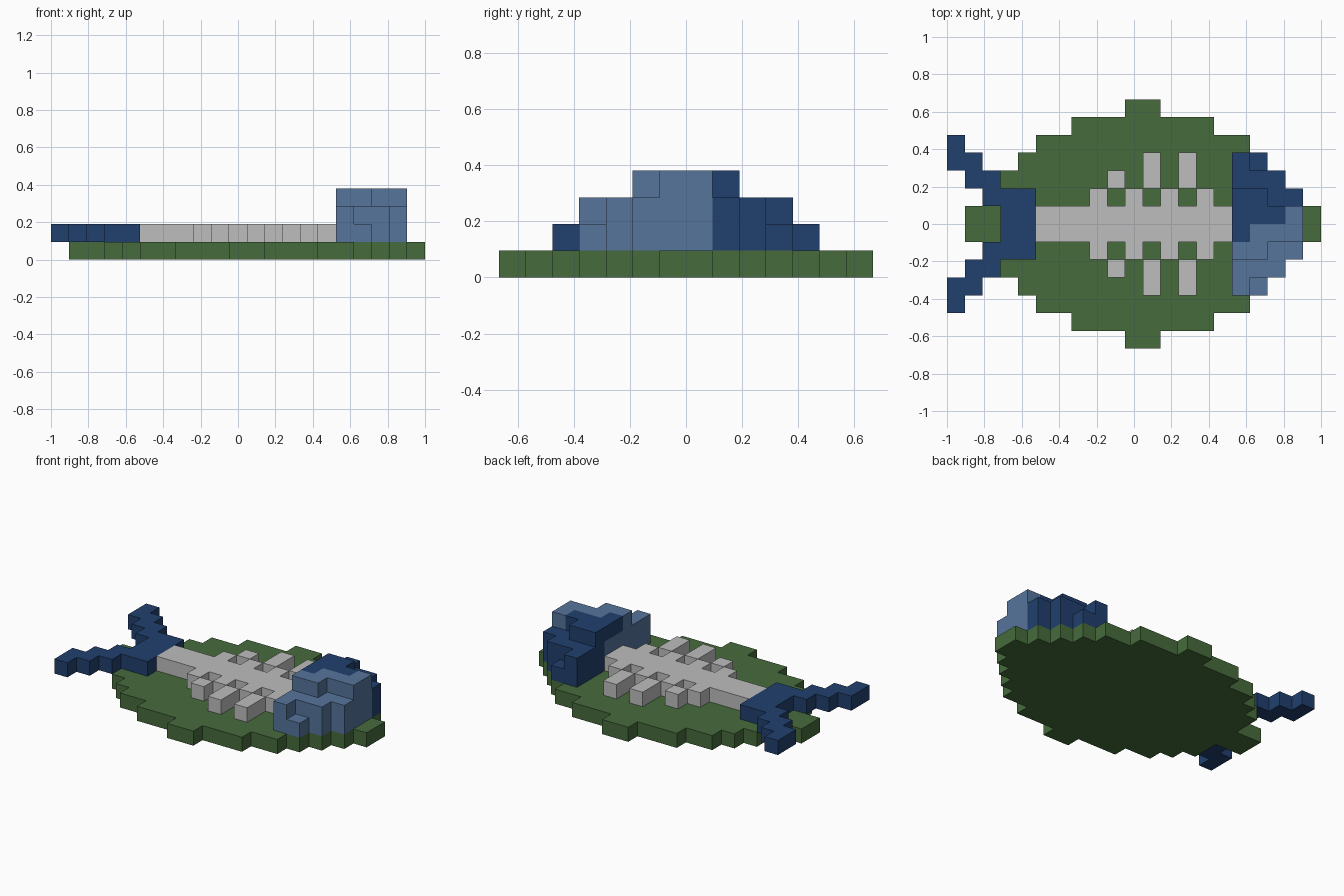
import bpy
import bmesh
from mathutils import Vector

U = 2 / 21                       # edge of one cube
ORIGIN = Vector((-1, 0, 0))

cube = bpy.data.objects.get("Cube")
if cube:
    bpy.data.objects.remove(cube, do_unlink=True)


def material(name, color):
    mat = bpy.data.materials.new(name)
    mat.use_nodes = True
    rgba = (*color, 1)
    mat.diffuse_color = rgba
    mat.node_tree.nodes["Principled BSDF"].inputs["Base Color"].default_value = rgba
    return mat


green = material("leaf green", (0.061, 0.147, 0.045))
grey = material("light grey", (0.515, 0.515, 0.515))
navy = material("dark blue", (0.015, 0.051, 0.156))
sky = material("pale blue", (0.093, 0.178, 0.332))


def mirrored(column, inner, outer, layer):
    """Cells of one column from inner to outer, on both sides of the middle."""
    for j in range(inner, outer):
        yield (column, j, layer)
        yield (column, -1 - j, layer)


def layer_cells(first, widths, layer):
    """A filled layer given the half width of each successive column."""
    return {c for i, w in enumerate(widths)
            for c in mirrored(first + i, 0, w, layer)}


def build(name, cells, mats, rule=lambda cell: 0):
    """Skin a set of cubes with their exposed faces, merged into flat panels."""
    bm = bmesh.new()
    for cell in sorted(cells):
        low = Vector(cell)
        for axis in range(3):
            for side in (0, 1):
                step = Vector((0, 0, 0))
                step[axis] = 1 if side else -1
                if tuple(int(v) for v in low + step) in cells:
                    continue
                a, b = Vector((0, 0, 0)), Vector((0, 0, 0))
                a[(axis + 1) % 3] = 1
                b[(axis + 2) % 3] = 1
                base = low.copy()
                base[axis] += side
                ring = [base, base + a, base + a + b, base + b]
                if not side:
                    ring.reverse()
                face = bm.faces.new([bm.verts.new(ORIGIN + p * U) for p in ring])
                face.material_index = rule(cell)
    bmesh.ops.remove_doubles(bm, verts=bm.verts[:], dist=U / 100)
    bmesh.ops.dissolve_limit(bm, angle_limit=0.01, verts=bm.verts[:],
                             edges=bm.edges[:], delimit={'MATERIAL'})
    mesh = bpy.data.meshes.new(name)
    bm.to_mesh(mesh)
    bm.free()
    for mat in mats:
        mesh.materials.append(mat)
    obj = bpy.data.objects.new(name, mesh)
    bpy.context.collection.objects.link(obj)


# Flat leaf-shaped base
base_widths = [1, 1, 3, 4, 5, 5] + [6] * 3 + [7] * 2 + [6] * 3 + [5, 5, 4, 3, 2, 1]
build("base_plate", layer_cells(1, base_widths, 0), [green])

# Spine with short bumps and detached ribs between them
spine = layer_cells(5, [1, 1, 1, 2, 1, 2, 1, 2, 1, 2, 1], 1)
for column, tip in ((9, 3), (11, 4), (13, 4)):
    spine.update(mirrored(column, 2, tip, 1))
build("spine_and_ribs", spine, [grey])

# Forked tail
tail = layer_cells(3, [2, 2], 1)
for column in range(3):
    tail.update(mirrored(column, 3 - column, 5 - column, 1))
build("forked_tail", tail, [navy])

# Stepped head, split into two colours
head = (layer_cells(16, [4, 4, 3, 2], 1)
        | layer_cells(16, [4, 3, 3, 2], 2)
        | layer_cells(16, [2, 2, 1, 1], 3))
top_split = {16: -1, 17: 0, 18: 0, 19: 1}


def head_color(cell):
    column, row, layer = cell
    limit = top_split[column] if layer == 3 else 1
    return 1 if row < limit else 0


build("head", head, [navy, sky], head_color)
